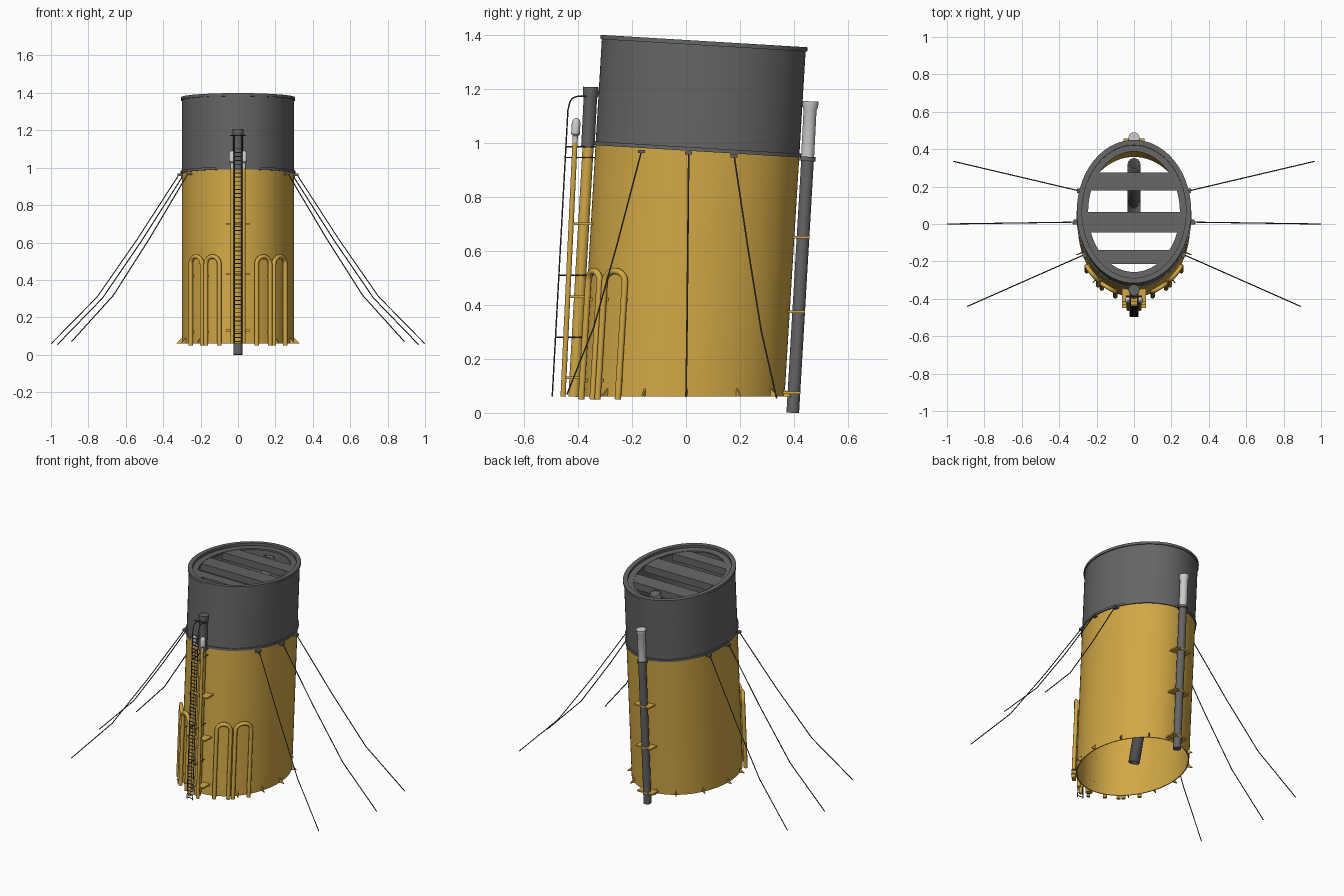
import bpy, bmesh
from math import sin, cos, pi, sqrt, radians
from mathutils import Vector

if "Cube" in bpy.data.objects:
    bpy.data.objects.remove(bpy.data.objects["Cube"])

RAKE = 0.06


def material(name, color):
    m = bpy.data.materials.new(name)
    m.use_nodes = True
    m.diffuse_color = (*color, 1)
    m.node_tree.nodes["Principled BSDF"].inputs["Base Color"].default_value = (*color, 1)
    return m


YELLOW = material("yellow_paint", (0.64, 0.39, 0.06))
GREY = material("dark_grey_paint", (0.13, 0.13, 0.13))
WHITE = material("light_grey_paint", (0.62, 0.62, 0.62))
WIRE = material("wire_steel", (0.07, 0.07, 0.07))


def center_y(z):
    return RAKE * z - 0.016


def surface(t, z, out=0.0):
    """Point on the raked oval casing, t measured from the front."""
    return Vector(((0.30 + out) * sin(t), center_y(z) - (0.377 + out) * cos(t), z))


def raked(y, z):
    """Height of the tilted plane through the axis at z."""
    return z - RAKE * (y - center_y(z))


def finish(bm, name, mat, angle=35):
    bmesh.ops.recalc_face_normals(bm, faces=bm.faces)
    me = bpy.data.meshes.new(name)
    bm.to_mesh(me)
    bm.free()
    me.materials.append(mat)
    ob = bpy.data.objects.new(name, me)
    bpy.context.collection.objects.link(ob)
    smooth(ob, angle)
    return ob


def smooth(ob, angle=35):
    bpy.ops.object.select_all(action='DESELECT')
    ob.select_set(True)
    bpy.context.view_layer.objects.active = ob
    bpy.ops.object.shade_smooth_by_angle(angle=radians(angle))


def oval_shell(name, profile, mat, n=96):
    """Closed profile of (inset, axis height, tilted?) swept round the oval."""
    bm = bmesh.new()
    rings = []
    for inset, z, tilted in profile:
        ring = []
        for i in range(n):
            p = surface(2 * pi * i / n, z, -inset)
            if tilted:
                p.z = raked(p.y, z)
            ring.append(bm.verts.new(p))
        rings.append(ring)
    for k, a in enumerate(rings):
        b = rings[(k + 1) % len(rings)]
        for i in range(n):
            j = (i + 1) % n
            bm.faces.new((a[i], a[j], b[j], b[i]))
    return finish(bm, name, mat)


def tubes(name, paths, r, mat, radii=None, sides=3, open_ends=False):
    """Round bar along each path, as one mesh."""
    cu = bpy.data.curves.new(name, 'CURVE')
    cu.dimensions = '3D'
    cu.bevel_depth = r
    cu.bevel_resolution = sides
    cu.use_fill_caps = not open_ends
    for path in paths:
        sp = cu.splines.new('POLY')
        sp.points.add(len(path) - 1)
        for i, p in enumerate(path):
            sp.points[i].co = (*p, 1)
            sp.points[i].radius = radii[i] if radii else 1
    ob = bpy.data.objects.new(name, cu)
    bpy.context.collection.objects.link(ob)
    cu.materials.append(mat)
    bpy.ops.object.select_all(action='DESELECT')
    ob.select_set(True)
    bpy.context.view_layer.objects.active = ob
    bpy.ops.object.convert(target='MESH')
    ob = bpy.context.object
    if open_ends:
        mod = ob.modifiers.new("wall", 'SOLIDIFY')
        mod.thickness = 0.008
    smooth(ob, 40)
    return ob


def boxes(name, items, mat):
    """Boxes given as (centre, size)."""
    bm = bmesh.new()
    for c, s in items:
        vs = bmesh.ops.create_cube(bm, size=1)["verts"]
        for v in vs:
            v.co = Vector(c) + Vector(a * b for a, b in zip(v.co, s))
    return finish(bm, name, mat)


# Casing, upper band and flanges
oval_shell("lower_casing", [(0, 0.06, False), (0, 0.975, True),
                            (0.006, 0.975, True), (0.006, 0.06, False)], YELLOW)
oval_shell("upper_casing", [(0, 0.975, True), (0, 1.37, True),
                            (0.006, 1.37, True), (0.006, 0.975, True)], GREY)
oval_shell("joint_flange", [(-0.007, 0.968, True), (-0.007, 0.982, True),
                            (0.004, 0.982, True), (0.004, 0.968, True)], GREY)
oval_shell("top_rim", [(-0.006, 1.36, True), (-0.006, 1.376, True),
                       (0.022, 1.376, True), (0.022, 1.36, True)], GREY)
oval_shell("top_plate", [(0.004, 1.345, True), (0.004, 1.355, True),
                         (0.055, 1.355, True), (0.055, 1.345, True)], GREY)

# Slats across the mouth
bm = bmesh.new()
for y0, y1 in ((0.18, 0.275), (-0.045, 0.065), (-0.215, -0.14)):
    ys = [y0 + (y1 - y0) * i / 5 for i in range(6)]
    edge = [(0.255 * sqrt(1 - ((y - 0.066) / 0.332) ** 2), y) for y in ys]
    outline = edge + [(-x, y) for x, y in reversed(edge)]
    face = bm.faces.new([bm.verts.new((x, y, raked(y, 1.353))) for x, y in outline])
    new = bmesh.ops.extrude_face_region(bm, geom=[face])["geom"]
    bmesh.ops.translate(bm, vec=(0, 0, -0.045),
                        verts=[g for g in new if isinstance(g, bmesh.types.BMVert)])
    # restore the top cap consumed by the extrusion
    if not face.is_valid:
        bm.faces.new([v for v in bm.verts[-12:]])
finish(bm, "mouth_slats", GREY)

# Inner exhaust pipe
tubes("inner_exhaust", [[(0, 0.0, 0.08), (0, 0.32, 1.33)]], 0.034, GREY, sides=5, open_ends=True)

# Rear pipe with light top section
tubes("rear_pipe", [[(0, 0.395, 0.0), (0, 0.45, 0.94)]], 0.024, GREY, sides=5)
tubes("rear_pipe_collar", [[(0, 0.449, 0.932), (0, 0.45, 0.948)]], 0.031, GREY, sides=5)
tubes("rear_pipe_top", [[(0, 0.45, 0.945), (0, 0.459, 1.12), (0, 0.46, 1.135), (0, 0.461, 1.153)]],
      0.026, WHITE, radii=[0.95, 0.95, 1.15, 1.15], sides=5)
boxes("rear_brackets", [((0, center_y(z) + 0.402, z), (0.11, 0.065, 0.009))
                        for z in (0.075, 0.375, 0.65)], YELLOW)

# Front pipe with grey outlet
tubes("front_pipe", [[(0, -0.415, 0.06), (0, -0.362, 0.99)]], 0.021, YELLOW, sides=5)
tubes("front_pipe_outlet", [[(0, -0.363, 0.985), (0, -0.354, 1.165),
                             (0, -0.353, 1.178), (0, -0.352, 1.206)]],
      0.029, GREY, radii=[0.88, 0.88, 1.03, 1.03], sides=5)
boxes("front_brackets", [((0, center_y(z) - 0.405, z), (0.13, 0.07, 0.009))
                         for z in (0.13, 0.43, 0.70)], YELLOW)

# Whistle pipes and whistles
sides = (-1, 1)
tubes("whistle_pipes", [[(s * 0.03, -0.455, 0.06), (s * 0.03, -0.411, 1.0)] for s in sides],
      0.010, YELLOW)
tubes("whistles", [[(s * 0.032, -0.411 + 0.06 * d, 1.0 + d) for d in
                    (0, 0.025, 0.032, 0.075, 0.086, 0.091)] for s in sides],
      0.016, WHITE, radii=[0.6, 0.6, 1, 1, 0.7, 0.2], sides=4)

# Front ladder bending over to the outlet
rail = [(-0.495, 0.06), (-0.437, 1.12), (-0.43, 1.15), (-0.42, 1.165), (-0.40, 1.172), (-0.345, 1.172)]
tubes("ladder_rails", [[(s * 0.02, y, z) for y, z in rail] for s in sides], 0.003, WIRE, sides=1)
tubes("ladder_rungs", [[(s * 0.02, -0.495 + 0.0547 * i * 0.022, 0.07 + i * 0.022) for s in sides]
                       for i in range(48)], 0.0025, WIRE, sides=1)
tubes("ladder_ties", [[(s * 0.02, -0.498 + 0.055 * z, z), (s * 0.02, center_y(z) - 0.37, z)]
                      for s in sides for z in (0.28, 0.51, 0.945, 0.985)], 0.003, WIRE, sides=1)
tubes("ladder_top_tie", [[(-0.042, -0.385, 1.172), (0.042, -0.385, 1.172)]], 0.004, WIRE, sides=1)

# Inverted U pipes on both front quarters
loops = []
for s in sides:
    for a, b in ((0.32, 0.57), (0.65, 0.92)):
        mid, half = (a + b) / 2, (b - a) / 2
        path = [surface(s * a, 0.05, 0.018)]
        for i in range(13):
            u = pi * i / 12
            path.append(surface(s * (mid - half * cos(u)), 0.485 + 0.04 * sin(u), 0.018))
        loops.append(path + [surface(s * b, 0.05, 0.018)])
tubes("u_pipes", loops, 0.012, YELLOW)
boxes("u_pipe_clips", [(surface(s * t, z, 0.006), (0.016, 0.016, 0.012)) for s in sides
                       for t in (0.32, 0.57, 0.65, 0.92) for z in (0.12, 0.42)], YELLOW)

# Triangular base gussets
bm = bmesh.new()
for s in sides:
    for deg in (42, 68, 92, 122, 150, 172):
        t = s * radians(deg)
        side = Vector((cos(t), sin(t), 0)) * 0.003
        corners = (surface(t, 0.06, -0.002), surface(t, 0.06, 0.03), surface(t, 0.092, -0.002))
        a = [bm.verts.new(p + side) for p in corners]
        b = [bm.verts.new(p - side) for p in corners]
        bm.faces.new(a)
        bm.faces.new(b[::-1])
        for i in range(3):
            j = (i + 1) % 3
            bm.faces.new((a[i], b[i], b[j], a[j]))
finish(bm, "base_gussets", YELLOW)

# Guy wires with a slight sag, and their lugs
wires, lugs = [], []
for s in sides:
    for y, z, end in ((-0.165, 0.967, (0.89, -0.44, 0.07)), (0.01, 0.962, (0.998, 0, 0.06)),
                      (0.178, 0.952, (0.965, 0.335, 0.055))):
        x = 0.305 * sqrt(1 - ((y - 0.042) / 0.382) ** 2)
        start, stop = Vector((s * (x + 0.012), y, z)), Vector((s * end[0], *end[1:]))
        wires.append([start.lerp(stop, f) - Vector((0, 0, d)) for f, d in
                      ((0, 0), (0.33, 0.05), (0.64, 0.075), (1, 0))])
        lugs.append(((s * (x + 0.004), y, z), (0.03, 0.026, 0.012)))
tubes("guy_wires", wires, 0.003, WIRE, sides=1)
boxes("guy_lugs", lugs, GREY)
